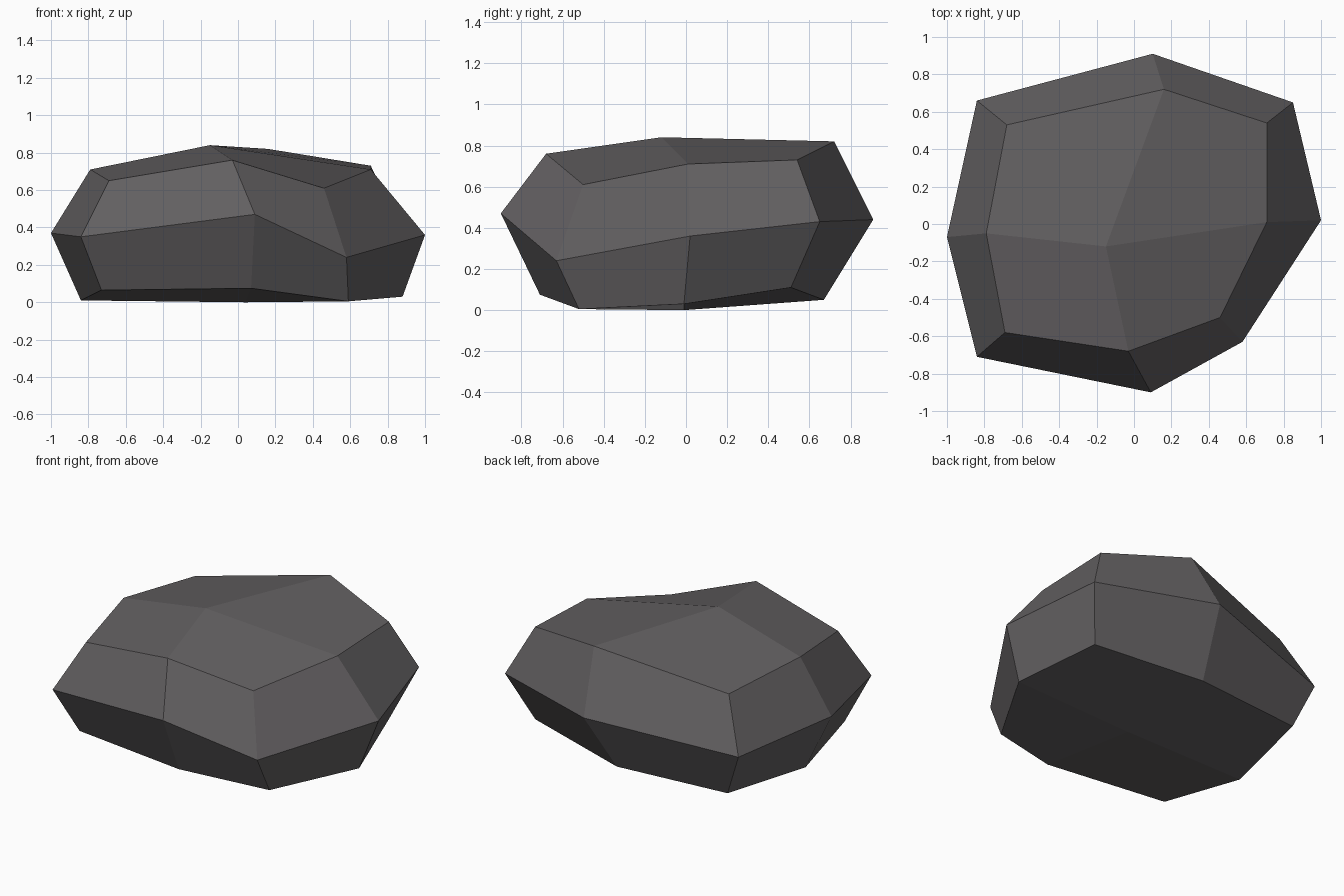
import bpy
import bmesh

# Remove only the default cube
default_cube = bpy.data.objects.get("Cube")
if default_cube:
    bpy.data.objects.remove(default_cube, do_unlink=True)


def make_material(name, colour):
    material = bpy.data.materials.new(name)
    material.use_nodes = True
    material.diffuse_color = colour
    shader = next(n for n in material.node_tree.nodes if n.type == "BSDF_PRINCIPLED")
    shader.inputs["Base Color"].default_value = colour
    return material


# Cross-section outlines of the boulder, each starting at the back right
# corner and running clockwise seen from above
bottom_outline = [
    (-.72, .60, .05), (.03, .67, .05), (.73, .51, .11), (.88, -.01, .03),
    (.59, -.52, .005), (.07, -.71, .075), (-.73, -.59, .065), (-.84, -.03, .01)]
middle_outline = [
    (-.84, .66, .34), (.10, .91, .44), (.85, .65, .43), (1, .02, .36),
    (.58, -.63, .24), (.09, -.90, .47), (-.84, -.71, .35), (-1, -.07, .37)]
top_outline = [
    (-.68, .53, .66), (.16, .72, .82), (.71, .54, .73), (.71, .01, .71),
    (.46, -.50, .61), (-.03, -.68, .76), (-.69, -.58, .65), (-.79, -.05, .71)]
crown = (-.15, -.12, .84)
base = (.04, -.01, 0)


def add_band(bm, lower, upper):
    """Join two outlines with a belt of four-sided facets."""
    count = len(lower)
    for i in range(count):
        j = (i + 1) % count
        bm.faces.new((lower[i], upper[i], upper[j], lower[j]))


def add_cap(bm, outline, centre):
    """Close an outline with four facets, one for each corner."""
    count = len(outline)
    for corner in range(0, count, 2):
        before = outline[corner - 1]
        after = outline[(corner + 1) % count]
        bm.faces.new((centre, before, outline[corner], after))


# Faceted boulder: two belts of facets and two caps
bm = bmesh.new()
rings = [[bm.verts.new(point) for point in outline]
         for outline in (bottom_outline, middle_outline, top_outline)]
for lower, upper in zip(rings, rings[1:]):
    add_band(bm, lower, upper)
add_cap(bm, rings[0], bm.verts.new(base))
add_cap(bm, rings[-1], bm.verts.new(crown))
bmesh.ops.recalc_face_normals(bm, faces=bm.faces)

mesh = bpy.data.meshes.new("boulder")
bm.to_mesh(mesh)
bm.free()
mesh.materials.append(make_material("dark_stone", (.122, .115, .119, 1)))
boulder = bpy.data.objects.new("boulder", mesh)
bpy.context.collection.objects.link(boulder)
